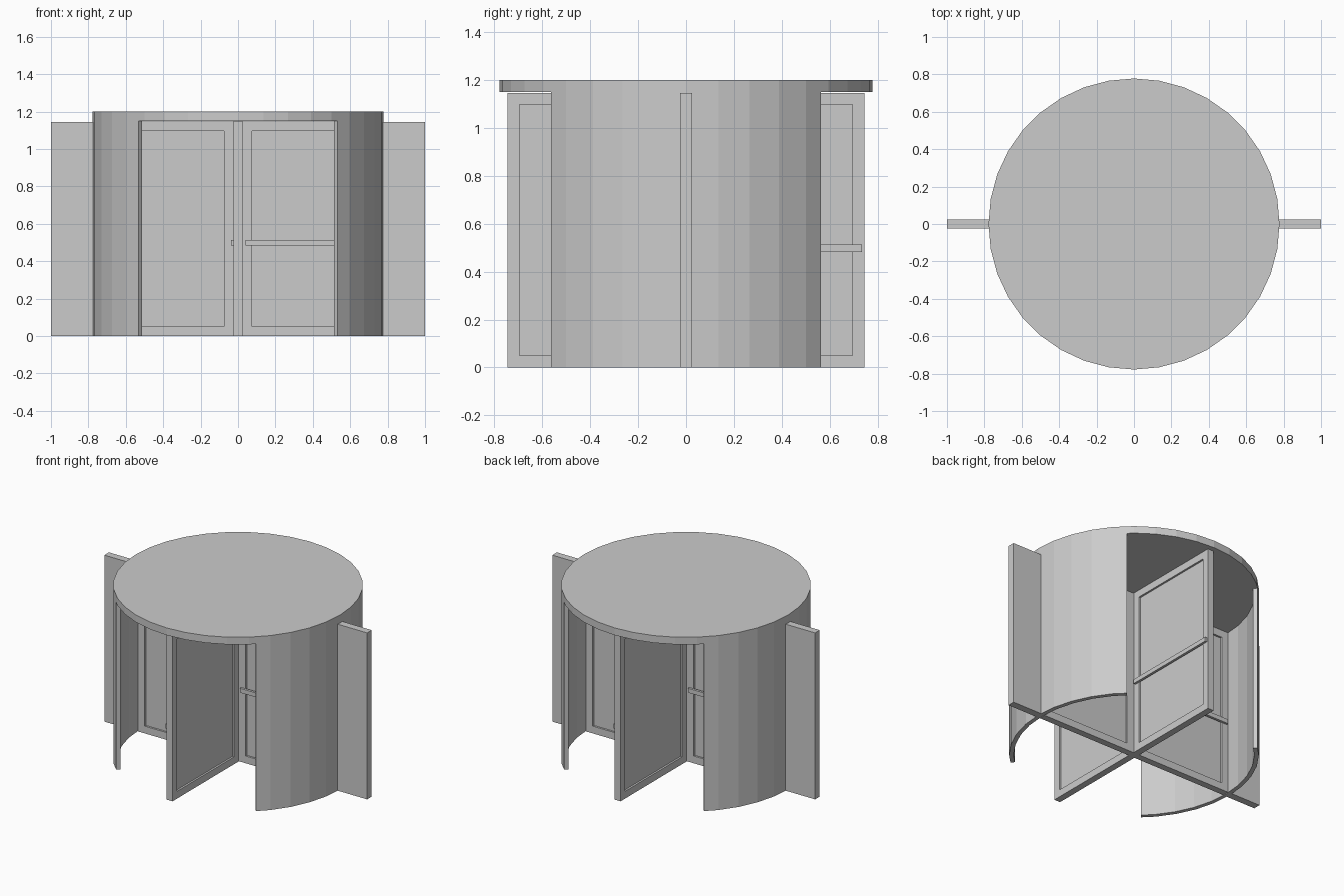
import bpy, bmesh, math
from mathutils import Matrix, Vector

if "Cube" in bpy.data.objects:
    bpy.data.objects.remove(bpy.data.objects["Cube"])

R_OUT, R_IN, H = 0.778, 0.75, 1.15


def finish(name, bm):
    bmesh.ops.recalc_face_normals(bm, faces=bm.faces[:])
    me = bpy.data.meshes.new(name)
    bm.to_mesh(me)
    bm.free()
    ob = bpy.data.objects.new(name, me)
    bpy.context.collection.objects.link(ob)
    return ob


def box_bm(lo, hi):
    bm = bmesh.new()
    lo, hi = Vector(lo), Vector(hi)
    bmesh.ops.create_cube(bm, size=1, matrix=Matrix.Translation((lo + hi) / 2)
                          @ Matrix.Diagonal((*(hi - lo), 1)))
    return bm


def prism(name, outline, z0, z1):
    bm = bmesh.new()
    face = bm.faces.new([bm.verts.new((x, y, z0)) for x, y in outline])
    res = bmesh.ops.extrude_face_region(bm, geom=[face])
    bmesh.ops.translate(bm, vec=(0, 0, z1 - z0),
                        verts=[v for v in res['geom'] if isinstance(v, bmesh.types.BMVert)])
    # the starting face stays as the bottom cap
    if not face.is_valid:
        bmesh.ops.holes_fill(bm, edges=bm.edges[:])
    return finish(name, bm)


# Canopy: 36-sided disc
circle = [math.radians(a) for a in range(0, 360, 10)]
prism("canopy", [(R_OUT * math.cos(a), R_OUT * math.sin(a)) for a in circle], H, 1.2)


# Curved drum walls, radial cut ends lying on the 36-sided chords
def ring_point(deg, r):
    off = (deg % 10) - 5
    if deg % 10:
        r *= math.cos(math.radians(5)) / math.cos(math.radians(off))
    a = math.radians(deg)
    return r * math.cos(a), r * math.sin(a)


for name, turn in (("right_drum_wall", 0), ("left_drum_wall", 180)):
    bm = bmesh.new()
    rows = []
    for deg in [-46.7] + list(range(-40, 50, 10)) + [46.7]:
        o, i = ring_point(deg + turn, R_OUT), ring_point(deg + turn, R_IN)
        rows.append([bm.verts.new(p) for p in
                     ((*o, 0), (*o, H), (*i, H), (*i, 0))])
    for a, b in zip(rows, rows[1:]):
        for k in range(4):
            n = (k + 1) % 4
            bm.faces.new((a[k], a[n], b[n], b[k]))
    bm.faces.new(rows[0])
    bm.faces.new(rows[-1])
    finish(name, bm)

# Flat side walls outside the drum
for name, s in (("right_side_wall", 1), ("left_side_wall", -1)):
    finish(name, box_bm((min(s * 0.76, s), -0.025, 0), (max(s * 0.76, s), 0.025, 1.145)))

# Central post
finish("centre_post", box_bm((-0.025, -0.025, 0), (0.025, 0.025, 1.15)))

# Four door leaves with recessed panels, each with a push bar
for n, side in enumerate(("right", "back", "left", "front")):
    turn = Matrix.Rotation(n * math.pi / 2, 4, 'Z')
    leaf = box_bm((0.025, -0.023, 0), (0.745, 0.023, 1.147))
    leaf.normal_update()
    sides = [f for f in leaf.faces if abs(f.normal.y) > 0.9]
    bmesh.ops.inset_individual(leaf, faces=sides, thickness=0.05, use_even_offset=True)
    bmesh.ops.inset_individual(leaf, faces=sides, thickness=0, depth=-0.013)
    bmesh.ops.transform(leaf, matrix=turn, verts=leaf.verts[:])
    finish(side + "_door_leaf", leaf)
    bar = box_bm((0.04, -0.038, 0.483), (0.735, -0.021, 0.513))
    bmesh.ops.transform(bar, matrix=turn, verts=bar.verts[:])
    finish(side + "_push_bar", bar)
